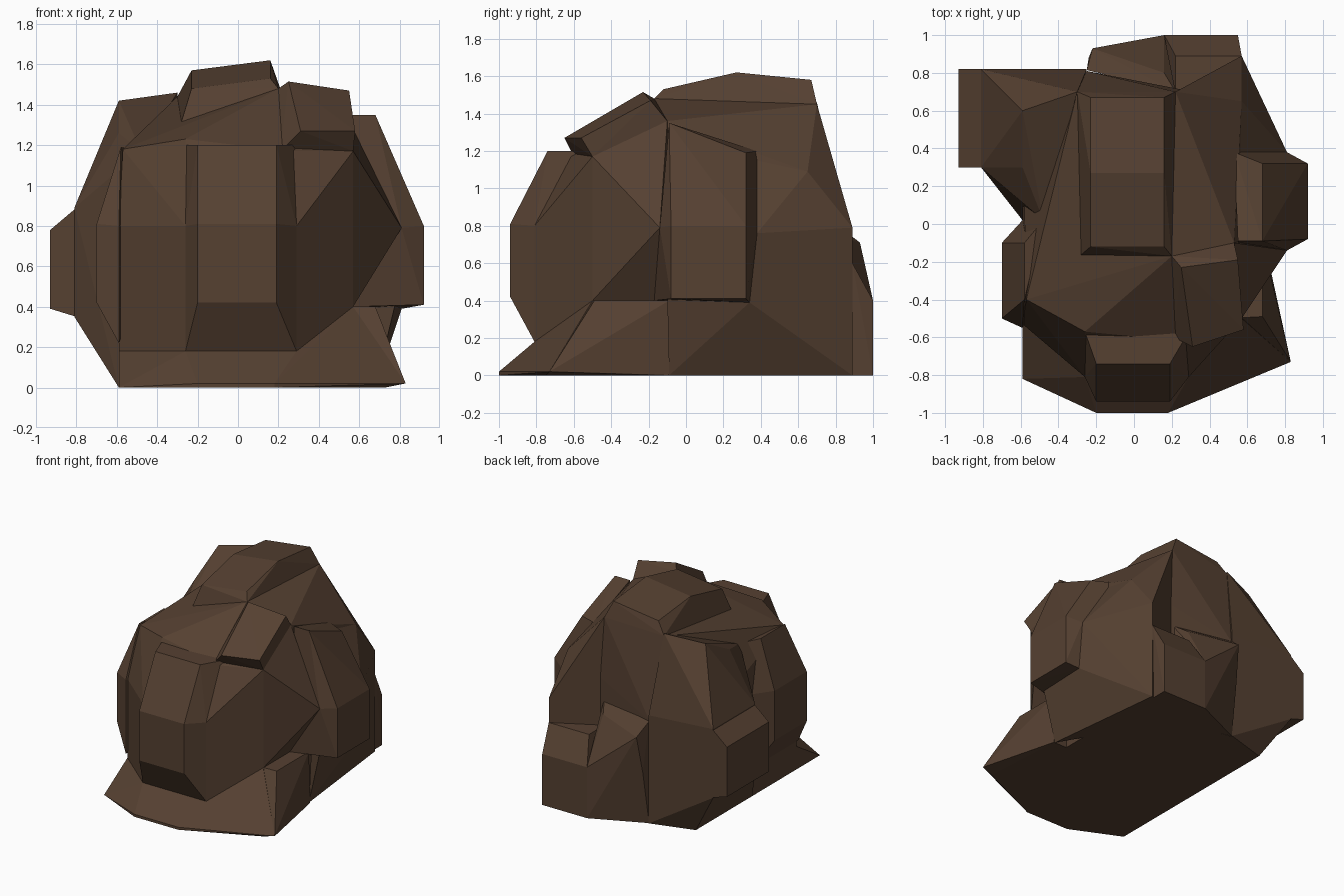
import bpy, bmesh
from itertools import product

if "Cube" in bpy.data.objects:
    bpy.data.objects.remove(bpy.data.objects["Cube"])

brown = bpy.data.materials.new("dark_brown_stone")
brown.diffuse_color = (0.092, 0.052, 0.031, 1)
brown.use_nodes = True
brown.node_tree.nodes["Principled BSDF"].inputs["Base Color"].default_value = brown.diffuse_color
chunks = []


def box(x, y, z):
    """Corners of a block, face or edge; each argument is one value or a pair."""
    return list(product(*[v if isinstance(v, tuple) else (v,) for v in (x, y, z)]))


def profile(xs, yz):
    """A side profile repeated at each x."""
    return [(x, y, z) for x in xs for y, z in yz]


def chunk(name, pts):
    """Faceted stone chunk: the convex hull of its corners."""
    bm = bmesh.new()
    for p in pts:
        bm.verts.new(p)
    bmesh.ops.convex_hull(bm, input=bm.verts[:])
    bmesh.ops.delete(bm, geom=[v for v in bm.verts if not v.link_faces], context='VERTS')
    bmesh.ops.dissolve_limit(bm, angle_limit=0.03, verts=bm.verts[:], edges=bm.edges[:])
    bmesh.ops.recalc_face_normals(bm, faces=bm.faces[:])
    me = bpy.data.meshes.new(name)
    bm.to_mesh(me)
    bm.free()
    me.materials.append(brown)
    ob = bpy.data.objects.new(name, me)
    bpy.context.collection.objects.link(ob)
    chunks.append(ob)


# main mass: upright walls below, sloping crown above
plan = [(-.59, -.53), (-.26, -.81), (.29, -.81), (.57, -.5), (.57, .65), (.22, .7), (-.25, .81), (-.59, .6)]
crown = [(-.57, -.4, 1.18), (-.26, -.57, 1.23), (.26, -.62, 1.17), (.57, -.5, 1.17),
         (.2, -.17, 1.48), (.57, .65, 1.09), (.22, .7, 1.45), (-.3, .7, 1.44),
         (-.3, -.18, 1.25), (.53, -.1, 1.36)]
chunk("boulder_body", [(x, y, z) for x, y in plan for z in (0, .8)] + crown)

# flared foot along the front, rising to the wall
corner = (.83, -.73, .02)
chunk("front_foot", box((-.2, .18), -1, (0, .02))
      + [(-.59, -.82, 0), (.73, -.75, 0), corner, (.68, -.09, 0)]
      + [(x, y, .18) for x, y in plan[:4]] + [(.57, -.5, .4), (-.59, -.3, 0)])

# flap at the front right corner
chunk("side_flap", [corner, (.73, -.74, 0), (.69, -.09, 0)]
      + box(.68, (-.49, -.09), .4) + box(.5, (-.5, -.09), (0, .4)))

# raised slab on the front
chunk("front_slab", profile((-.2, .19), [(-.74, 1.2), (-.94, .81), (-.94, .42)])
      + profile((-.26, .29), [(-.57, 1.2), (-.81, .8), (-.81, .18)]))

# ridge on the top, higher on its right edge, its base following the crown
ridge = [(-.12, 1.48), (.27, 1.57), (.67, 1.53)]
chunk("top_ridge", [(x, y, z + (x > 0) * .05) for x, y, z in profile((-.23, .16), ridge)]
      + [crown[i] for i in (4, 6, 7, 8)])

# tilted slab on the right shoulder
chunk("shoulder_slab", [(.25, -.23, 1.515), (.55, -.19, 1.47), (.58, -.56, 1.27), (.31, -.65, 1.27)]
      + [crown[4], crown[9], crown[3], (.21, -.6, 1.17)])

# slab on the right side, with a wider rim and a slanting cheek in front of it
rim = [(.53, .38, 1.2), (.81, .38, .76), (.81, .34, .39)]
front_rim = [(.81, -.14, .79), (.57, -.17, .4)]
chunk("right_slab", box((.55, .68), -.09, 1.35) + [(.68, .32, 1.19)]
      + box(.92, (-.08, .32), (.41, .8)) + rim + front_rim)
chunk("right_cheek", box(.57, -.5, (.4, 1.17)) + front_rim + [crown[9], (.3, 0, .8), (.57, 0, .4)])

# swelling behind the right slab
chunk("rear_right_swell", rim + box(.57, .89, (0, .79)) + box(.22, .7, (0, 1.45))
      + [crown[5], (.78, -.1, .42), (.68, -.09, 0)])

# bulge at the rear left, with an outer plate
chunk("rear_left_bulge", box(-.81, (.3, .82), (.35, .89)) + box(-.25, .82, (0, .85))
      + box(-.59, (.02, .72), 0) + [(-.59, .6, 1.42), (-.59, .3, 1.26), (-.48, .02, 1.17), (-.3, .7, 1.46)])
chunk("rear_left_plate", box(-.93, (.3, .82), (.39, .78)) + box(-.8, (.3, .82), (.35, .89)))

# slab at the front left
chunk("left_slab", box(-.7, (-.5, -.1), (.42, .81)) + box(-.58, (-.4, -.1), 1.19)
      + box(-.59, (-.55, .02), (.22, .8)) + [(-.48, .02, 1.17), (-.4, -.2, .7)])

# low ledge and taller leaning buttress at the back
chunk("back_ledge", profile((.16, .55), [(1, 0), (1, .4), (.7, 0)])
      + box((.22, .57), .89, .6) + box((.22, .5), .65, .6))
chunk("back_buttress", box(.16, 1, (0, .4)) + box(.22, .7, (0, .81))
      + [(.16, .8, .74), (-.22, .93, .71), (-.24, .88, .42)] + box(-.25, .815, (0, .8)))

# fuse all chunks into one continuous rock surface
body, parts = chunks[0], chunks[1:]
for p in parts:
    m = body.modifiers.new(p.name, 'BOOLEAN')
    m.operation, m.solver, m.object = 'UNION', 'EXACT', p
bpy.context.view_layer.update()
fused = bpy.data.meshes.new_from_object(body.evaluated_get(bpy.context.evaluated_depsgraph_get()))
body.modifiers.clear()
body.data = fused
fused.materials.clear()
fused.materials.append(brown)
for f in fused.polygons:
    f.material_index = 0
    f.use_smooth = False
for p in parts:
    bpy.data.objects.remove(p)
